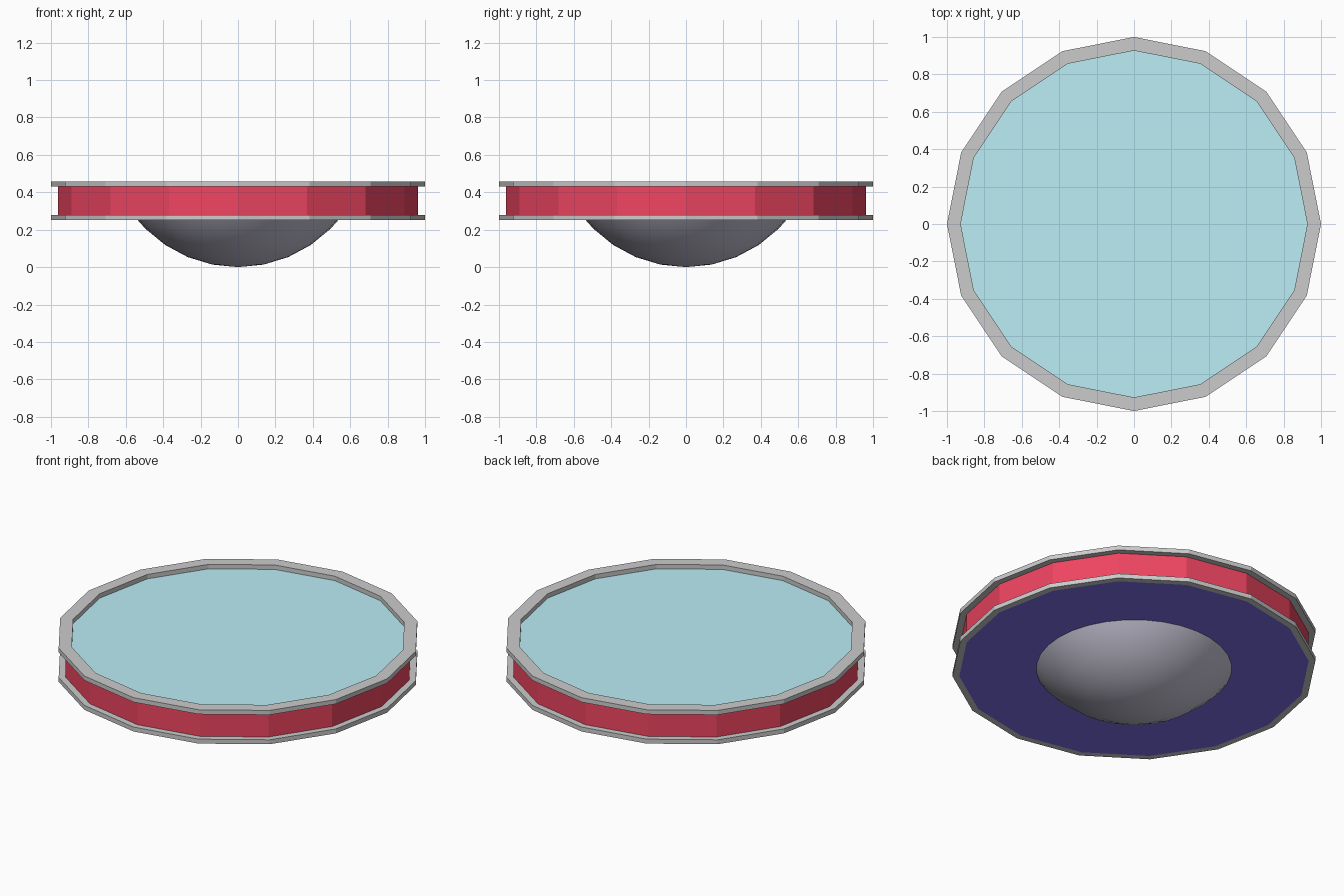
import bpy
from math import cos, sin, pi, radians

if "Cube" in bpy.data.objects:
    bpy.data.objects.remove(bpy.data.objects["Cube"])

SIDES = 16
Z0, Z1, Z2, Z3 = 0.252, 0.279, 0.43, 0.457   # lower rim bottom/top, upper rim bottom/top


def material(name, rgb):
    mat = bpy.data.materials.new(name)
    mat.diffuse_color = (*rgb, 1)
    mat.use_nodes = True
    mat.node_tree.nodes["Principled BSDF"].inputs["Base Color"].default_value = mat.diffuse_color
    return mat


def lathe(name, profile, sides, closed=False, mat=None):
    """Spin (radius, z) points about z; radius 0 gives a single pole point."""
    verts, rings, faces = [], [], []
    for r, z in profile:
        n = 1 if r == 0 else sides
        rings.append([len(verts) + i % n for i in range(sides)])
        verts += [(r * cos(2 * pi * i / sides), r * sin(2 * pi * i / sides), z) for i in range(n)]
    pairs = list(zip(rings, rings[1:])) + ([(rings[-1], rings[0])] if closed else [])
    for a, b in pairs:
        for i in range(sides):
            j = (i + 1) % sides
            faces.append(list(dict.fromkeys((a[i], a[j], b[j], b[i]))))
    mesh = bpy.data.meshes.new(name)
    mesh.from_pydata(verts, [], faces)
    obj = bpy.data.objects.new(name, mesh)
    bpy.context.collection.objects.link(obj)
    if mat:
        mesh.materials.append(mat)
    return obj


def disc(name, radius, z, up, mat):
    profile = [(radius, z), (0, z)]
    return lathe(name, profile if up else profile[::-1], SIDES, mat=mat)


red = material("red", (0.86, 0.06, 0.12))
blue = material("light_blue", (0.50, 0.85, 0.92))
navy = material("navy", (0.22, 0.16, 0.85))
slate = material("slate", (0.55, 0.54, 0.65))

# Grey rims, the upper one standing proud of the top plate
lathe("upper_rim", [(0.927, Z2), (1, Z2), (1, Z3), (0.927, Z3)], SIDES, closed=True)
lathe("lower_rim", [(0.963, Z0), (1, Z0), (1, Z1), (0.963, Z1)], SIDES, closed=True)

# Red side band and the two plates
lathe("side_band", [(0.963, Z1), (0.963, Z2)], SIDES, mat=red)
disc("top_plate", 0.927, Z2, True, blue)
disc("bottom_plate", 0.963, Z0, False, navy)

# Smooth dome under the plate: the lower cap of a sphere
R = 0.7
profile = [(R * sin(a), R - R * cos(a)) for a in (radians(11.25 * k) for k in range(5))]
profile[0] = (0, 0)
profile.append((0.537, Z0))
dome = lathe("bottom_dome", profile, 32, mat=slate)
for poly in dome.data.polygons:
    poly.use_smooth = True
